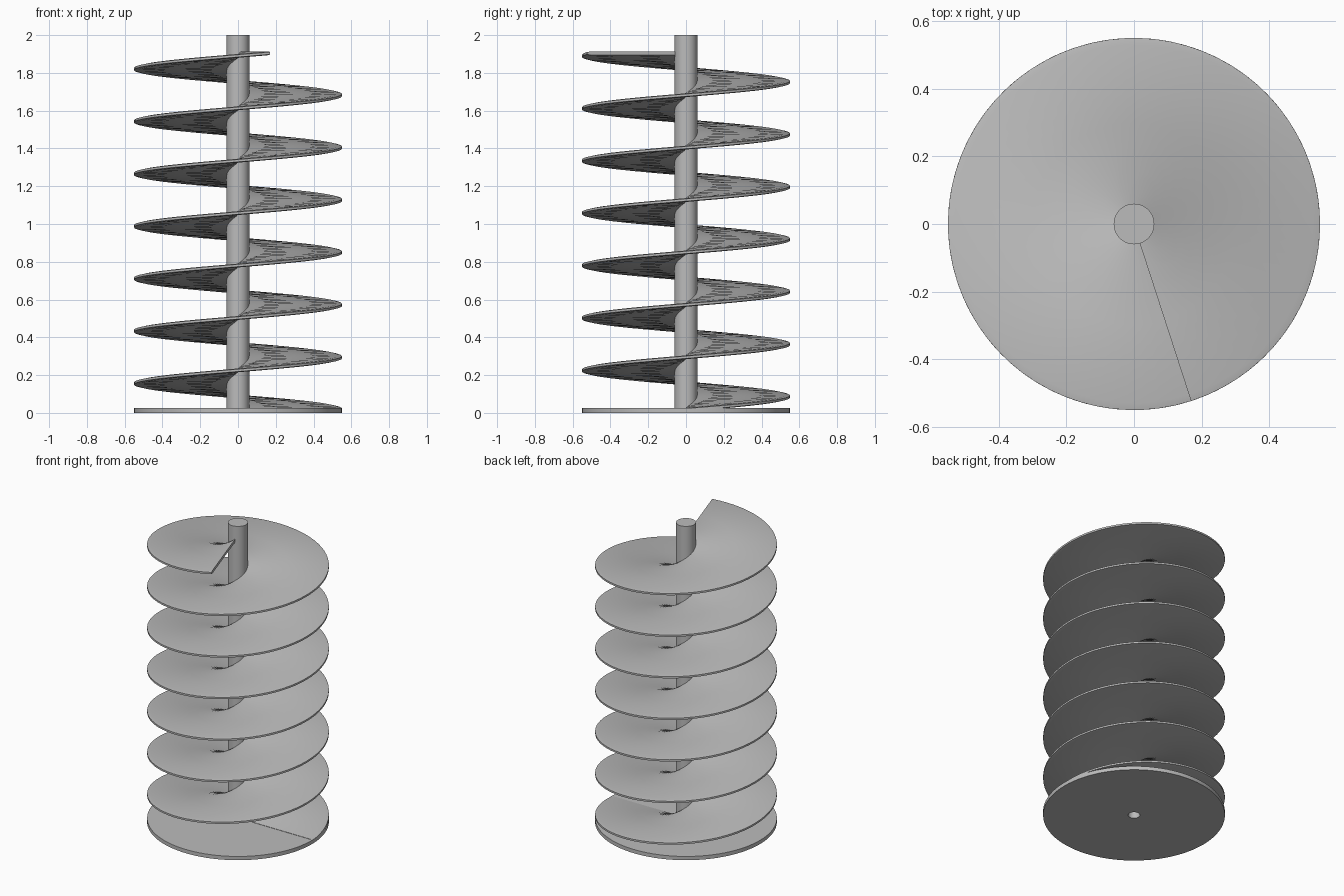
import bpy, bmesh, math

if "Cube" in bpy.data.objects:
    bpy.data.objects.remove(bpy.data.objects["Cube"])

GREY = 0.5
steel = bpy.data.materials.new("steel grey")
steel.use_nodes = True
steel.diffuse_color = (GREY, GREY, GREY, 1)
steel.node_tree.nodes["Principled BSDF"].inputs["Base Color"].default_value = (GREY, GREY, GREY, 1)


def sweep(name, profile, turns, steps, pitch=0.0, z0=0.0, closed=False):
    """Turn a loop of (radius, z) points about z; a pitch makes it a helix."""
    bm = bmesh.new()
    rings = []
    count = steps if closed else steps + 1
    for i in range(count):
        t = turns * i / steps
        a = 2 * math.pi * t
        rings.append([bm.verts.new((r * math.cos(a), r * math.sin(a), z0 + z + pitch * t))
                      for r, z in profile])
    n = len(profile)
    for i in range(steps):
        p, q = rings[i], rings[(i + 1) % count]
        for j in range(n):
            k = (j + 1) % n
            bm.faces.new((p[j], q[j], q[k], p[k]))
    if not closed:
        bm.faces.new(rings[0])
        bm.faces.new(rings[-1])
    # Points on the axis collapse into poles
    bmesh.ops.remove_doubles(bm, verts=bm.verts, dist=1e-5)
    bmesh.ops.dissolve_degenerate(bm, edges=bm.edges, dist=1e-6)
    bmesh.ops.recalc_face_normals(bm, faces=bm.faces)
    mesh = bpy.data.meshes.new(name)
    bm.to_mesh(mesh)
    bm.free()
    mesh.materials.append(steel)
    obj = bpy.data.objects.new(name, mesh)
    bpy.context.collection.objects.link(obj)
    bpy.ops.object.select_all(action='DESELECT')
    obj.select_set(True)
    bpy.context.view_layer.objects.active = obj
    bpy.ops.object.shade_smooth_by_angle(angle=math.radians(35))
    return obj


RADIUS, SHAFT, BORE = 0.55, 0.06, 0.036

# Round base plate with a small centre hole
sweep("base_plate", [(BORE, 0), (RADIUS, 0), (RADIUS, 0.025), (BORE, 0.025)],
      1, 96, closed=True)

# Centre shaft, bored from below
sweep("shaft", [(BORE, 0.001), (SHAFT, 0.001), (SHAFT, 2), (0, 2), (0, 0.3), (BORE, 0.3)],
      1, 48, closed=True)

# Helical blade with a softened rim
HALF = 0.01
sweep("screw_blade",
      [(0.05, -HALF), (0.3, -HALF), (RADIUS - 0.02, -HALF), (RADIUS, -0.006),
       (RADIUS, 0.006), (RADIUS - 0.02, HALF), (0.3, HALF), (0.05, HALF)],
      6.8, 490, pitch=0.2775, z0=0.017)
